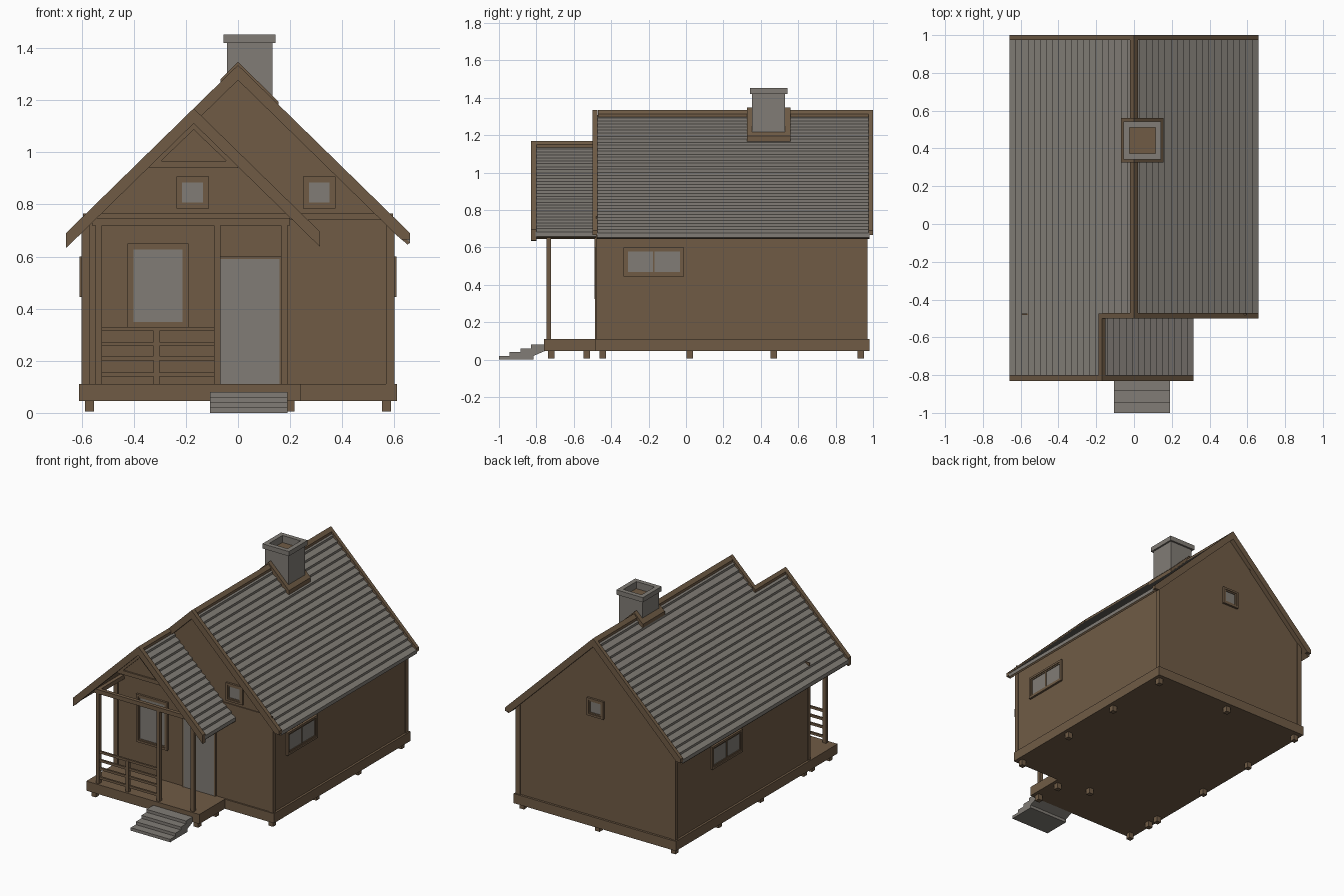
import bpy, bmesh

if "Cube" in bpy.data.objects:
    bpy.data.objects.remove(bpy.data.objects["Cube"])


def material(name, rgb):
    m = bpy.data.materials.new(name)
    m.diffuse_color = (*rgb, 1)
    m.use_nodes = True
    m.node_tree.nodes["Principled BSDF"].inputs["Base Color"].default_value = m.diffuse_color
    return m


BROWN = material("brown timber", (0.16, 0.105, 0.06))
GREY = material("warm grey", (0.22, 0.203, 0.18))
SLOPE = 0.977
RIDGE = 1.335
PX, PZ = -0.17, RIDGE - 0.17 * SLOPE      # porch ridge
EAVE, PEAVE = 0.66, 0.315                 # main and porch eave x
WF, WB, WX = -0.475, 0.965, 0.595         # wall planes


def prism(name, pts, a, b, mat, axis='y'):
    """Extrude a profile: (x,z) along y, or (y,z) along x."""
    bm = bmesh.new()
    put = (lambda p, t: (p[0], t, p[1])) if axis == 'y' else (lambda p, t: (t, p[0], p[1]))
    lo = [bm.verts.new(put(p, a)) for p in pts]
    hi = [bm.verts.new(put(p, b)) for p in pts]
    bm.faces.new(lo)
    bm.faces.new(hi[::-1])
    n = len(pts)
    for i in range(n):
        j = (i + 1) % n
        bm.faces.new((lo[j], lo[i], hi[i], hi[j]))
    bmesh.ops.recalc_face_normals(bm, faces=bm.faces)
    me = bpy.data.meshes.new(name)
    bm.to_mesh(me)
    bm.free()
    me.materials.append(mat)
    ob = bpy.data.objects.new(name, me)
    bpy.context.collection.objects.link(ob)
    return ob


def box(name, x0, x1, y0, y1, z0, z1, mat=BROWN):
    return prism(name, [(x0, z0), (x1, z0), (x1, z1), (x0, z1)], y0, y1, mat)


def frame(name, u0, u1, z0, z1, w, a, b, axis, mat=BROWN):
    """Four bars around a rectangle in a wall plane."""
    for n, (p, q, r, s) in {"left": (u0, u0 + w, z0, z1), "right": (u1 - w, u1, z0, z1),
                            "bottom": (u0 + w, u1 - w, z0, z0 + w),
                            "top": (u0 + w, u1 - w, z1 - w, z1)}.items():
        prism(f"{name}_{n}", [(p, r), (q, r), (q, s), (p, s)], a, b, mat, axis)


def window(name, u0, u1, z0, z1, wall, out, axis, mullion=False):
    frame(name + "_casing", u0, u1, z0, z1, 0.014, wall - out * 0.005, wall + out * 0.014, axis)
    frame(name + "_sash", u0 + 0.014, u1 - 0.014, z0 + 0.014, z1 - 0.014, 0.009,
          wall - out * 0.005, wall + out * 0.009, axis)
    g = 0.02
    prism(name + "_glass", [(u0 + g, z0 + g), (u1 - g, z0 + g), (u1 - g, z1 - g), (u0 + g, z1 - g)],
          wall - out * 0.004, wall + out * 0.004, GREY, axis)
    if mullion:
        m = (u0 + u1) / 2
        prism(name + "_mullion", [(m - .004, z0 + g), (m + .004, z0 + g), (m + .004, z1 - g), (m - .004, z1 - g)],
              wall, wall + out * 0.009, BROWN, axis)


def roof(name, xr, xe, zr, y0, y1):
    """Stepped shingle courses from ridge to eave over a timber slab."""
    n = round(abs(xe - xr) / 0.033)
    h = lambda x: zr - SLOPE * abs(x - xr)
    pts = []
    for i in range(n):
        a, b = xr + (xe - xr) * i / n, xr + (xe - xr) * (i + 1) / n
        pts += [(a, h(a) - 0.027), (b, h(b) - 0.012)]
    prism(name + "_shingles", pts + [(xe, h(xe) - 0.037), (xr, h(xr) - 0.037)], y0, y1, GREY)
    prism(name + "_soffit", [(xr, h(xr) - .037), (xe, h(xe) - .037), (xe - (xe - xr) * .015, h(xe) - .045),
                             (xr, h(xr) - .055)], y0, y1, BROWN)


def barge(name, x0, x1, xr, zr, y0, y1, cut, t=0.058):
    """Sloping gable board; the eave end is cut flat at height cut."""
    h = lambda x: zr - SLOPE * abs(x - xr)
    s = 1 if x1 > xr else -1
    pts = [(x0, h(x0)), (x1, h(x1))]
    if h(x1) - t < cut:
        pts += [(x1, cut), (xr + s * (zr - t - cut) / SLOPE, cut)]
    else:
        pts.append((x1, h(x1) - t))
    prism(name, pts + [(x0, h(x0) - t)], y0, y1, BROWN)


def cap(name, xr, zr, y0, y1, half, up=0.0, t=0.03):
    """Bent strip lying over a ridge."""
    d = half * SLOPE
    prism(name, [(xr - half, zr - d + up), (xr, zr + up), (xr + half, zr - d + up),
                 (xr + half, zr - d + up - t), (xr, zr + up - t), (xr - half, zr - d + up - t)], y0, y1, BROWN)


# Floor platforms and piers
box("house_base", -0.61, 0.61, -0.485, 0.98, 0.045, 0.11)
box("porch_deck", -0.61, 0.24, -0.758, -0.485, 0.045, 0.11)
piers = [(x, y) for x in (-0.57, 0.57) for y in (-0.445, 0.02, 0.47, 0.935)]
piers += [(0, -0.445), (0, 0.935)] + [(x, y) for x in (-0.57, 0.2) for y in (-0.72, -0.53)]
for x, y in piers:
    box("pier", x - .017, x + .017, y - .017, y + .017, 0.006, 0.05)

# Walls, corner boards and front band
prism("walls", [(-WX, .1), (WX, .1), (WX, .70), (0, RIDGE - .05), (-WX, .70)], WF, WB, BROWN)
for s in (-1, 1):
    for y, d in ((WF, 1), (WB, -1)):
        ya, yb = sorted((y - d * .006, y + d * .022))
        xa, xb = sorted((s * (WX + .006), s * (WX - .027)))
        box("corner_board", xa, xb, ya, yb, .11, .72)
box("front_band", -WX, WX, WF - .006, WF, .74, .765)

# Roof planes
roof("left_roof_lower", PX, -EAVE, PZ, -0.805, 0.98)
roof("left_roof_upper", 0, PX, RIDGE, -0.475, 0.98)
roof("right_roof", 0, EAVE, RIDGE, -0.475, 0.98)
roof("porch_roof", PX, PEAVE, PZ, -0.805, WF)
cap("ridge_cap", 0, RIDGE, -0.47, 0.975, 0.022)
cap("porch_ridge_cap", PX, PZ, -0.80, -0.475, 0.018)

# Gable boards
for s in (-1, 1):
    barge("back_barge", 0, s * EAVE, 0, RIDGE, 0.975, 1.0, .665)
barge("front_barge_right", 0, EAVE, 0, RIDGE, -0.5, -0.472, .665)
barge("front_barge_left", 0, PX, 0, RIDGE, -0.5, -0.472, .665)
barge("porch_barge_left", PX, -EAVE, PX, PZ, -0.83, -0.80, .635)
barge("porch_barge_right", PX, PEAVE, PX, PZ, -0.83, -0.80, .635)

# Porch gable truss: infill triangle, frame and collar beam
apex = PZ - 0.055
prism("gable_infill", [(PX - .15, .96), (PX + .15, .96), (PX, apex)], -0.805, -0.79, BROWN)
for s in (-1, 1):
    prism("gable_frame", [(PX, apex), (PX + s * .155, apex - .155 * SLOPE),
                          (PX + s * .13, apex - .155 * SLOPE), (PX, apex - .027)], -0.815, -0.79, BROWN)
box("collar_beam", PX - .17, PX + .17, -0.815, -0.79, .94, .967)

# Porch posts, beams and railing
for x in (-0.535, -0.08, 0.178):
    box("porch_post", x - .0125, x + .0125, -0.746, -0.721, .11, .73)
box("porch_beam", -0.56, 0.20, -0.746, -0.721, .72, .748)
for x in (-0.535, 0.178):
    box("porch_side_beam", x - .0125, x + .0125, -0.721, WF, .72, .748)
for z in (0.322, 0.265, 0.21, 0.147):
    box("rail", -0.525, -0.09, -0.74, -0.727, z - .008, z + .008)
box("rail_post", -0.325, -0.302, -0.743, -0.724, .11, .32)

# Door and windows
box("door", -0.07, 0.16, WF - .009, WF + .005, .11, .59, GREY)
for x0, x1, z0, z1 in ((-.08, -.07, .11, .6), (.16, .17, .11, .6), (-.07, .16, .59, .6)):
    box("door_trim", x0, x1, WF - .012, WF, z0, z1)
window("front_window", -0.425, -0.19, .325, .65, WF, -1, 'y')
window("left_attic_window", -0.237, -0.112, .785, .907, WF, -1, 'y')
window("right_attic_window", 0.25, 0.375, .785, .907, WF, -1, 'y')
window("back_attic_window", -0.062, 0.062, .79, .91, WB, 1, 'y')
window("right_window", -0.333, -0.01, .445, .6, WX, 1, 'x', True)
window("left_window", 0.26, 0.583, .445, .6, -WX, -1, 'x', True)

# Chimney with open flue, rim and roof collar
cx0, cx1, cy0, cy1 = -0.043, 0.132, 0.353, 0.53
box("chimney", cx0, cx1, cy0, cy1, 1.05, 1.40, GREY)
box("flue_floor", cx0 + .012, cx1 - .012, cy0 + .012, cy1 - .012, 1.395, 1.403)
for n, g, w, z0, z1 in (("chimney_rim", .012, .031, 1.42, 1.452), ("chimney_neck", 0, .017, 1.40, 1.42)):
    x0, x1, y0, y1 = cx0 - g, cx1 + g, cy0 - g, cy1 + g
    for a in ((x0, x1, y0, y0 + w), (x0, x1, y1 - w, y1), (x0, x0 + w, y0 + w, y1 - w), (x1 - w, x1, y0 + w, y1 - w)):
        box(n, *a, z0, z1, GREY)
zs = lambda x, d: RIDGE - SLOPE * abs(x) + d
prism("chimney_collar", [(x, zs(x, .012)) for x in (-.068, 0, .155)] + [(x, zs(x, -.025)) for x in (.155, 0, -.068)],
      0.325, 0.56, BROWN)

# Front steps
prism("front_steps", [(-1, 0), (-1, .02), (-.945, .02), (-.945, .04), (-.885, .04), (-.885, .06), (-.83, .06),
                      (-.83, .08), (-.757, .08), (-.757, .045), (-.815, .02), (-.815, 0)], -0.107, 0.19, GREY, 'x')
